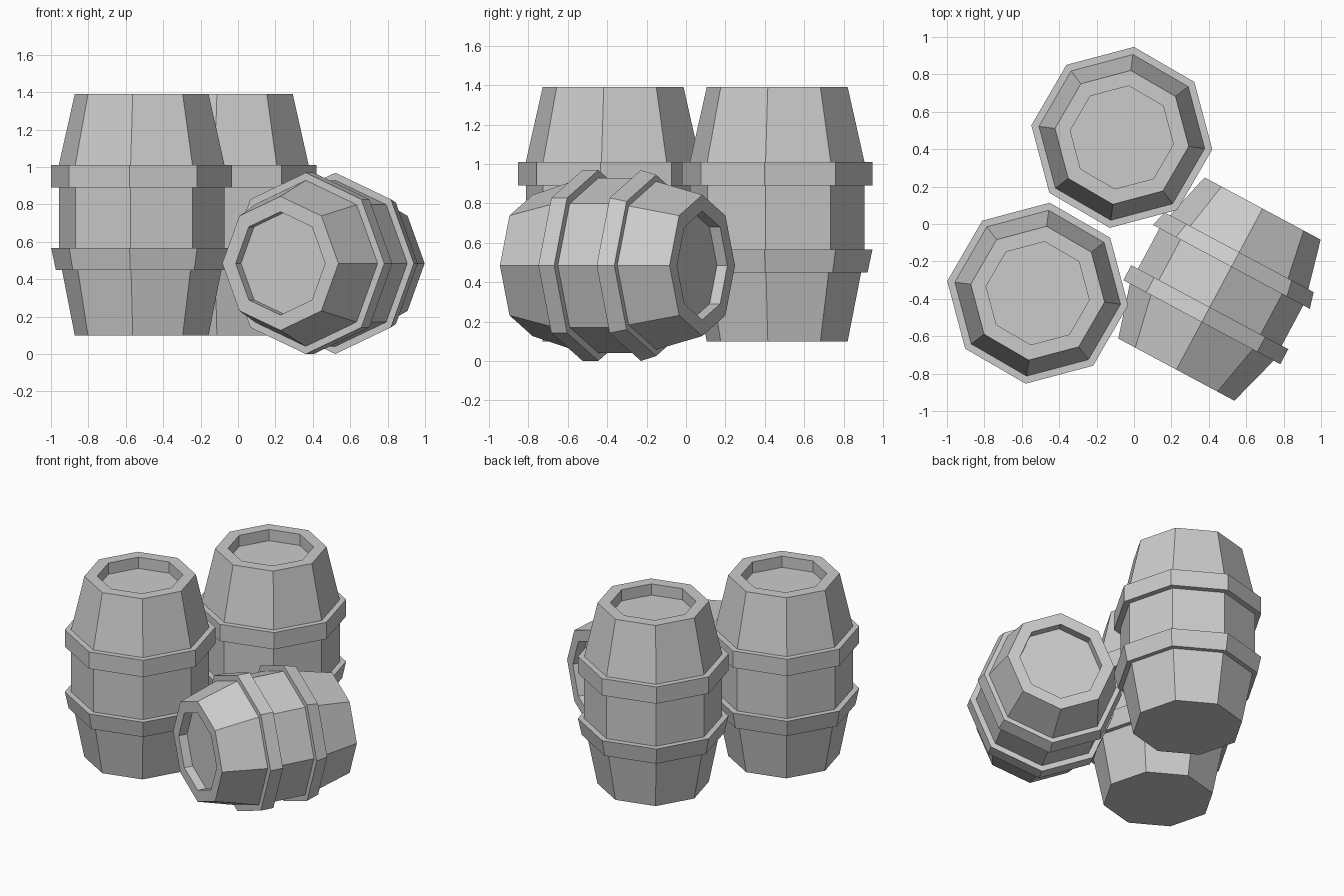
import bpy, bmesh
from math import cos, sin, radians, tau
from mathutils import Matrix, Vector

if "Cube" in bpy.data.objects:
    bpy.data.objects.remove(bpy.data.objects["Cube"])

SIDES = 8
MID = 0.745   # height of the barrel's middle above ground

# Half outline of a barrel (radius, height): staves, two hoops, rim, sunken lid
OUTLINE = [
    (0.361, 0.10), (0.43, 0.45),
    (0.463, 0.45), (0.488, 0.567), (0.447, 0.567),   # lower hoop
    (0.447, 0.89),
    (0.488, 0.89), (0.488, 1.01), (0.447, 1.01),     # upper hoop
    (0.361, 1.39), (0.278, 1.39), (0.278, 1.31),     # rim and sunken lid
]
SUNKEN_BASE = [(0.278, 0.18), (0.278, 0.10)]


def barrel(name, outline, matrix):
    """Spin the outline into a closed eight-sided solid."""
    bm = bmesh.new()
    rings = []
    for r, z in outline:
        rings.append([bm.verts.new((r * cos(tau * i / SIDES),
                                    r * sin(tau * i / SIDES), z - MID))
                      for i in range(SIDES)])
    for low, high in zip(rings, rings[1:]):
        for i in range(SIDES):
            j = (i + 1) % SIDES
            bm.faces.new((low[i], low[j], high[j], high[i]))
    bm.faces.new(rings[0][::-1])
    bm.faces.new(rings[-1])
    bmesh.ops.recalc_face_normals(bm, faces=bm.faces)
    mesh = bpy.data.meshes.new(name)
    bm.to_mesh(mesh)
    bm.free()
    obj = bpy.data.objects.new(name, mesh)
    bpy.context.collection.objects.link(obj)
    obj.matrix_world = matrix
    return obj


# Two standing barrels
turn = Matrix.Rotation(radians(-7.6), 4, 'Z')
for name, x, y in (("standing_barrel_left", -0.515, -0.37),
                   ("standing_barrel_back", -0.065, 0.463)):
    barrel(name, OUTLINE, Matrix.Translation((x, y, MID)) @ turn)

# Shorter barrel lying on its side, lid towards the front, both ends sunken
side = Vector((0.882, -0.472, 0))
up = Vector((0, 0, 1))
axis = side.cross(up)
lying = Matrix((side, up, axis)).transposed().to_4x4()
stretch = Matrix.Diagonal((0.975, 0.993, 0.757, 1))
barrel("lying_barrel", SUNKEN_BASE + OUTLINE,
       Matrix.Translation((0.457, -0.348, 0.485)) @ lying @ stretch)
